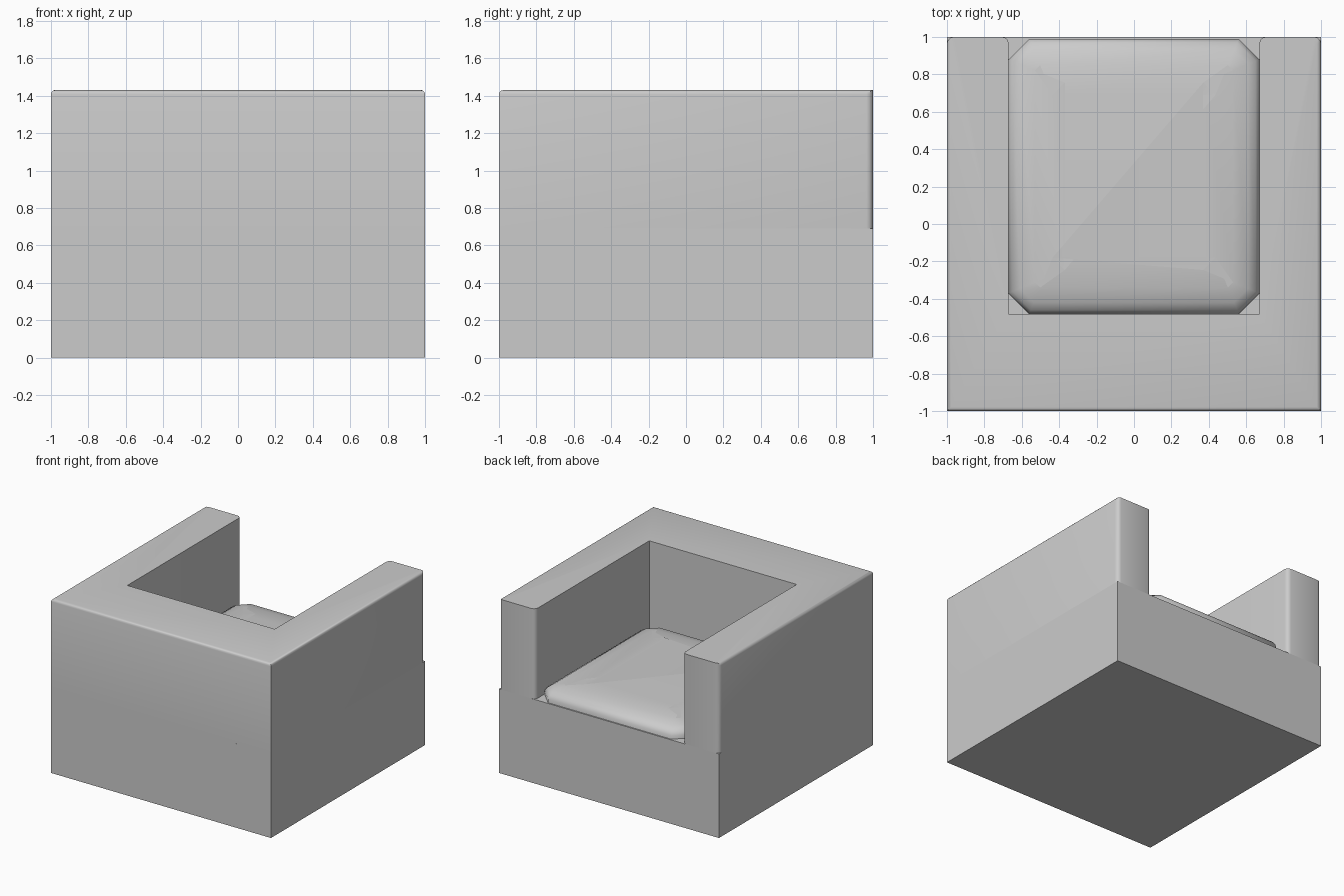
import bpy, bmesh

cube = bpy.data.objects.get("Cube")
if cube:
    bpy.data.objects.remove(cube)

# One upholstery colour
fabric = bpy.data.materials.new("light grey fabric")
fabric.use_nodes = True
grey = (0.6, 0.6, 0.6, 1)
fabric.diffuse_color = grey
fabric.node_tree.nodes["Principled BSDF"].inputs["Base Color"].default_value = grey

SEAT, TOP = 0.69, 1.43      # seat and arm heights
INNER, BACK = 0.67, -0.48   # inside faces of arms and backrest


def prism(outline, z0, z1):
    """Closed vertical prism over a plan outline."""
    bm = bmesh.new()
    face = bm.faces.new([bm.verts.new((x, y, z0)) for x, y in outline])
    grown = bmesh.ops.extrude_face_region(bm, geom=[face], use_keep_orig=True)
    for v in grown["geom"]:
        if isinstance(v, bmesh.types.BMVert):
            v.co.z = z1
    bmesh.ops.recalc_face_normals(bm, faces=bm.faces)
    return bm


def bevel(bm, rule, width, segments):
    """Round every edge whose two ends pass the rule."""
    edges = [e for e in bm.edges if rule(e.verts[0].co, e.verts[1].co)]
    bmesh.ops.bevel(bm, geom=edges, offset=width, segments=segments,
                    profile=0.5, affect='EDGES')


def finish(bm, name, angle):
    mesh = bpy.data.meshes.new(name)
    bm.to_mesh(mesh)
    bm.free()
    mesh.materials.append(fabric)
    obj = bpy.data.objects.new(name, mesh)
    bpy.context.collection.objects.link(obj)
    bpy.ops.object.select_all(action='DESELECT')
    obj.select_set(True)
    bpy.context.view_layer.objects.active = obj
    bpy.ops.object.shade_smooth_by_angle(angle=angle)
    return obj


# Solid base under the seat
finish(prism([(-1, -1), (1, -1), (1, 1), (-1, 1)], 0, SEAT), "seat_base", 0.6)

# U-shaped backrest with both arms
half = [(1, -1), (1, 1), (INNER, 1), (INNER, BACK)]
bm = prism(half + [(-x, y) for x, y in reversed(half)], SEAT, TOP)


def is_arm_end(a, b):
    return abs(a.z - b.z) > 0.1 and a.y > 0.9


def is_soft_top(a, b):
    if min(a.z, b.z) < TOP - 0.01:
        return False
    outer_side = abs(a.x) > 0.99 and abs(b.x) > 0.99
    across = abs(a.y - b.y) < 0.001 and a.y < 0
    return outer_side or across


bevel(bm, is_arm_end, 0.035, 3)
bevel(bm, is_soft_top, 0.022, 3)
finish(bm, "backrest_and_arms", 0.7)

# Seat cushion with clipped corners and a puffed top
cut, front = 0.11, 0.99
side = [(INNER - cut, BACK), (INNER, BACK + cut),
        (INNER, front - cut), (INNER - cut, front)]
bm = prism(side + [(-x, y) for x, y in reversed(side)], SEAT - 0.02, 0.72)
cap = max(bm.faces, key=lambda f: f.calc_center_median().z)
for inset, rise in ((0.02, 0.03), (0.04, 0.025), (0.08, 0.02), (0.16, 0.01)):
    bmesh.ops.inset_region(bm, faces=[cap], thickness=inset, use_even_offset=True)
    for v in cap.verts:
        v.co.z += rise
finish(bm, "seat_cushion", 0.85)
